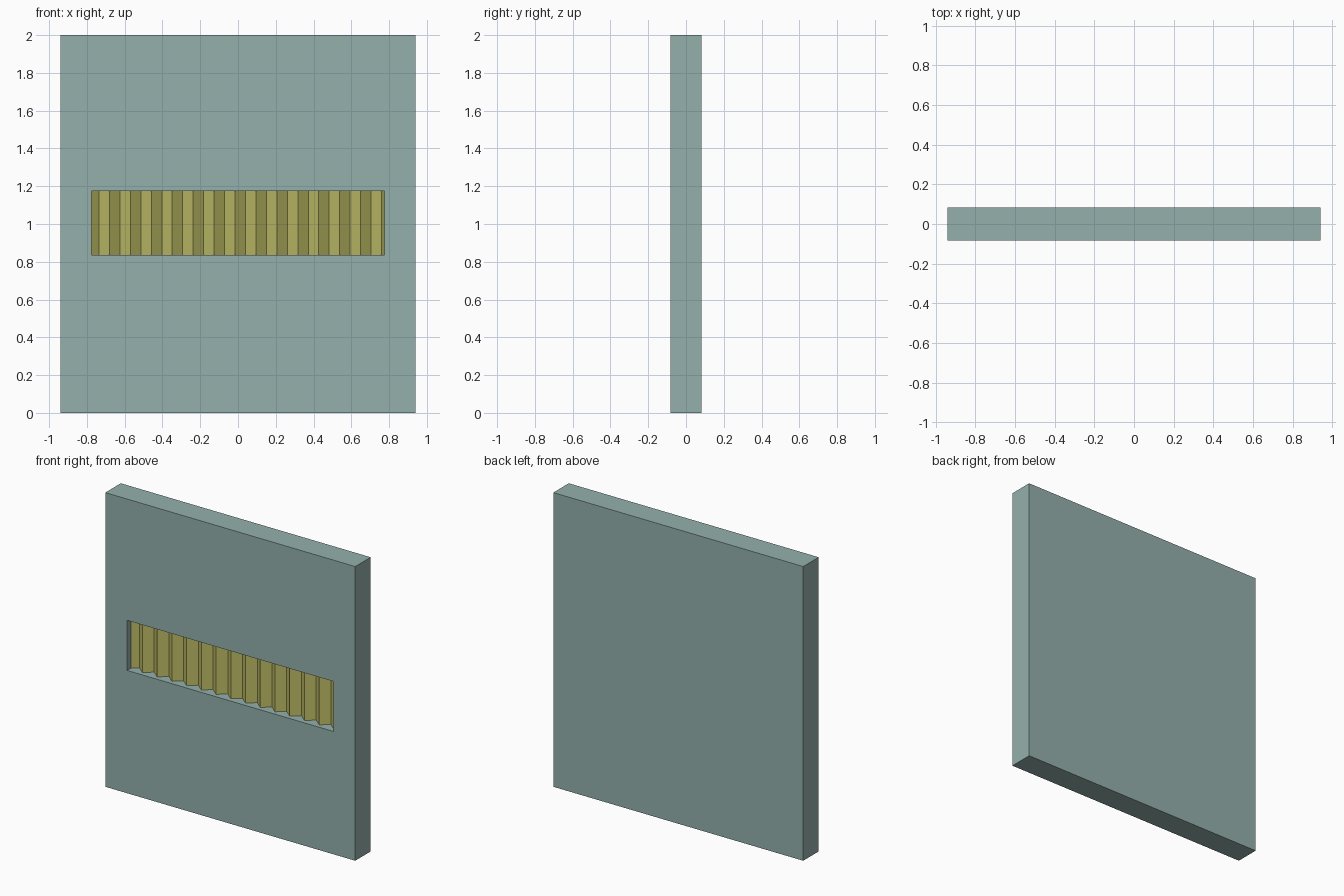
import bpy
import bmesh

WIDTH, DEPTH, HEIGHT = 1.88, 0.166, 2.0
OPEN_X, OPEN_LOW, OPEN_HIGH = 0.775, 0.835, 1.175
RECESS = 0.08                      # depth of the slot
PEAK, VALLEY = 0.028, 0.075        # fold depths behind the front face
FIRST_VALLEY, STEP = -0.736, 0.0554
FRONT = -DEPTH / 2

cube = bpy.data.objects.get("Cube")
if cube:
    bpy.data.objects.remove(cube, do_unlink=True)


def make_material(name, srgb):
    colour = [((c / 255 + 0.055) / 1.055) ** 2.4 for c in srgb] + [1.0]
    mat = bpy.data.materials.new(name)
    mat.use_nodes = True
    mat.diffuse_color = colour
    mat.node_tree.nodes["Principled BSDF"].inputs["Base Color"].default_value = colour
    return mat


def make_object(name, bm, mat):
    mesh = bpy.data.meshes.new(name)
    bm.to_mesh(mesh)
    bm.free()
    mesh.materials.append(mat)
    obj = bpy.data.objects.new(name, mesh)
    bpy.context.collection.objects.link(obj)
    return obj


grey_green = make_material("grey green", (148, 176, 172))
yellow = make_material("dull yellow", (194, 192, 104))

# Slab with a slot sunk into its front
bm = bmesh.new()
bmesh.ops.create_cube(bm, size=1)
for v in bm.verts:
    v.co.x *= WIDTH
    v.co.y *= DEPTH
    v.co.z = (v.co.z + 0.5) * HEIGHT
bm.normal_update()
front = min(bm.faces, key=lambda f: f.normal.y)
bmesh.ops.inset_region(bm, faces=[front], thickness=0.1)
for v in front.verts:
    v.co.x = OPEN_X if v.co.x > 0 else -OPEN_X
    v.co.z = OPEN_HIGH if v.co.z > HEIGHT / 2 else OPEN_LOW
floor = bmesh.ops.extrude_discrete_faces(bm, faces=[front])["faces"][0]
for v in floor.verts:
    v.co.y += RECESS
bmesh.ops.recalc_face_normals(bm, faces=bm.faces)
make_object("wall_slab", bm, grey_green)


# Pleated sheet filling the slot, trimmed at both ends
def fold_depth(x):
    phase = abs((x - FIRST_VALLEY) / STEP) % 2
    return VALLEY + (PEAK - VALLEY) * (1 - abs(1 - phase))


folds = [FIRST_VALLEY + STEP * i for i in range(-2, 30)]
xs = [-OPEN_X] + [x for x in folds if abs(x) < OPEN_X] + [OPEN_X]
bm = bmesh.new()
columns = [[bm.verts.new((x, FRONT + fold_depth(x), z)) for z in (OPEN_LOW, OPEN_HIGH)]
           for x in xs]
for a, b in zip(columns, columns[1:]):
    bm.faces.new((a[0], b[0], b[1], a[1]))
make_object("pleated_sheet", bm, yellow)
